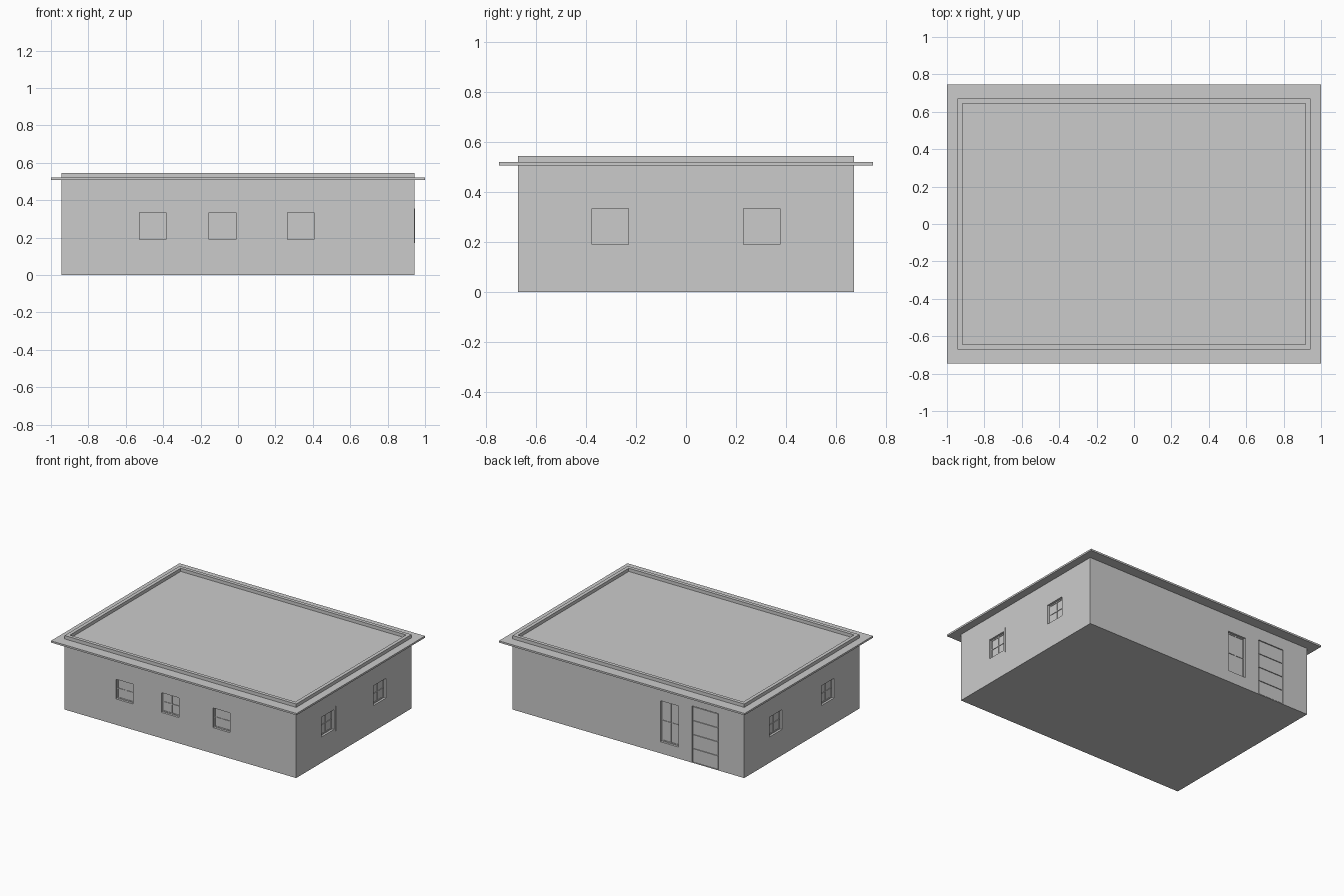
import bpy, bmesh
from math import radians
from mathutils import Matrix, Vector

cube = bpy.data.objects.get("Cube")
if cube:
    bpy.data.objects.remove(cube, do_unlink=True)

HX, HY, TOP = 0.943, 0.67, 0.545      # wall half sizes and parapet height
RECESS = 0.02

plaster = bpy.data.materials.new("light_grey")
plaster.use_nodes = True
grey = (0.6, 0.6, 0.6, 1)
plaster.diffuse_color = grey
plaster.node_tree.nodes["Principled BSDF"].inputs["Base Color"].default_value = grey


def add_box(bm, lo, hi, mat=Matrix()):
    lo, hi = Vector(lo), Vector(hi)
    size = Matrix.Diagonal((*(hi - lo), 1))
    bmesh.ops.create_cube(bm, size=1, matrix=mat @ Matrix.Translation((lo + hi) / 2) @ size)


def make_object(name, bm):
    bmesh.ops.recalc_face_normals(bm, faces=bm.faces)
    mesh = bpy.data.meshes.new(name)
    bm.to_mesh(mesh)
    bm.free()
    mesh.materials.append(plaster)
    ob = bpy.data.objects.new(name, mesh)
    bpy.context.collection.objects.link(ob)
    return ob


def wall_matrix(side):
    """Local x runs along the wall, local -y points out of it."""
    angle, reach = {"front": (0, HY), "left": (90, HX),
                    "back": (180, HY), "right": (-90, HX)}[side]
    return Matrix.Rotation(radians(angle), 4, 'Z') @ Matrix.Translation((0, -reach, 0))


# Body with a raised parapet around a sunken flat roof
bm = bmesh.new()
add_box(bm, (-HX, -HY, 0), (HX, HY, TOP))
roof = max(bm.faces, key=lambda f: f.calc_center_median().z)
bmesh.ops.inset_region(bm, faces=[roof], thickness=0.036)
inner = bmesh.ops.extrude_face_region(bm, geom=[roof])["geom"]
bmesh.ops.delete(bm, geom=[roof], context='FACES')
bmesh.ops.translate(bm, vec=(0, 0, -0.024),
                    verts=[v for v in inner if isinstance(v, bmesh.types.BMVert)])
walls = make_object("walls_and_parapet", bm)

# Thin projecting eave
bm = bmesh.new()
add_box(bm, (-1, -0.747, 0.507), (1, 0.747, 0.52))
make_object("eave_slab", bm)

# Openings: name, wall, centre along the wall, width, bottom, top
openings = [("front_window", "front", x, 0.142, 0.19, 0.335) for x in (-0.455, -0.083, 0.335)]
openings += [(side + "_window", side, y, 0.146, 0.19, 0.335)
             for side in ("left", "right") for y in (-0.302, 0.302)]
openings.append(("back_glazed_door", "back", 0.334, 0.146, 0.085, 0.387))

cutter_bm = bmesh.new()
for name, side, u, width, z0, z1 in openings:
    mat, w = wall_matrix(side), width / 2
    add_box(cutter_bm, (u - w, -0.05, z0), (u + w, RECESS, z1), mat)
    # Slim frame and crossbars against the pane
    bm = bmesh.new()
    rim, face, back = 0.008, RECESS - 0.004, RECESS + 0.003
    for a, b in ((u - w, u - w + rim), (u + w - rim, u + w), (u - 0.003, u + 0.003)):
        add_box(bm, (a, face, z0), (b, back, z1), mat)
    mid = (z0 + z1) / 2
    for a, b in ((z0, z0 + rim), (z1 - rim, z1), (mid - 0.003, mid + 0.003)):
        add_box(bm, (u - w, face, a), (u + w, back, b), mat)
    make_object(name + "_frame", bm)

# Shallow entrance recess
back = wall_matrix("back")
D0, D1, DH = 0.52, 0.735, 0.418
add_box(cutter_bm, (D0, -0.05, 0.003), (D1, 0.008, DH), back)
cutter = make_object("opening_cutter", cutter_bm)
cutter.hide_render = True
mod = walls.modifiers.new("openings", 'BOOLEAN')
mod.operation, mod.solver, mod.object = 'DIFFERENCE', 'EXACT', cutter
bpy.context.view_layer.objects.active = walls
bpy.ops.object.modifier_apply(modifier=mod.name)
bpy.data.objects.remove(cutter, do_unlink=True)

# Entrance door of stacked panels
bm = bmesh.new()
for i in range(4):
    z = 0.006 + i * 0.103
    add_box(bm, (D0 + 0.006, 0.002, z), (D1 - 0.006, 0.012, z + 0.098), back)
make_object("entrance_door_panels", bm)

# Narrow strip beside the left wall's front window
bm = bmesh.new()
add_box(bm, (-0.212, -0.003, 0.17), (-0.208, 0.003, 0.355), wall_matrix("left"))
make_object("left_wall_strip", bm)
